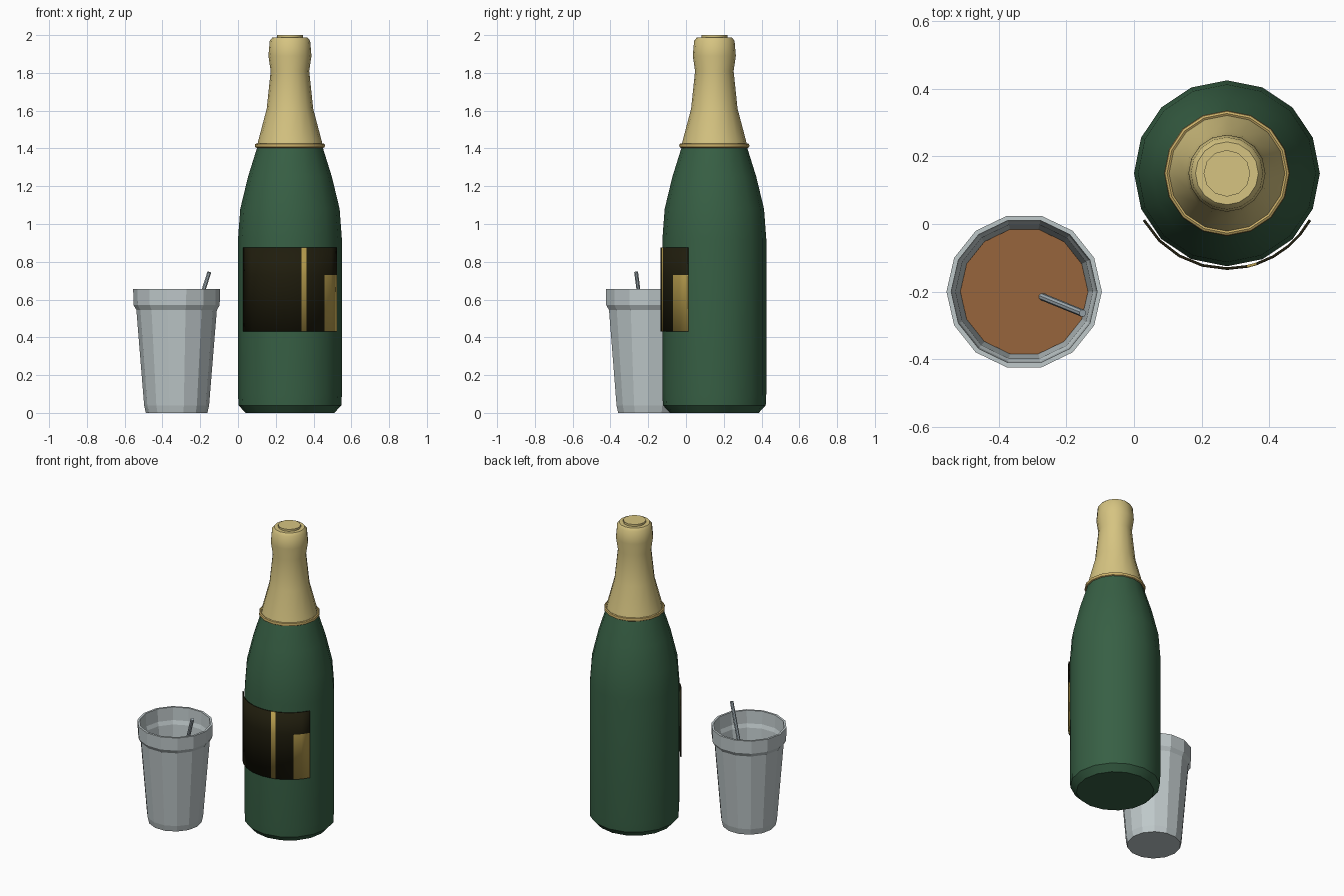
import bpy, bmesh, math
from mathutils import Vector

cube = bpy.data.objects.get("Cube")
if cube:
    bpy.data.objects.remove(cube, do_unlink=True)


def material(name, r, g, b):
    m = bpy.data.materials.new(name)
    m.use_nodes = True
    m.diffuse_color = (r, g, b, 1)
    m.node_tree.nodes["Principled BSDF"].inputs["Base Color"].default_value = (r, g, b, 1)
    return m


GREEN = material("bottle green", .038, .115, .058)
FOIL = material("pale gold foil", .67, .55, .22)
TRIM = material("warm gold trim", .60, .43, .14)
BLACK = material("label black", .014, .012, .004)
GOLD = material("label gold", .48, .34, .075)
GREY = material("cup grey", .52, .58, .59)
STEEL = material("straw grey", .40, .47, .51)
BROWN = material("drink brown", .31, .13, .045)

BOTTLE = Vector((.275, .15, 0))
CUP = Vector((-.325, -.2, 0))


def finish(name, bm, mats, location, smooth):
    bmesh.ops.recalc_face_normals(bm, faces=bm.faces)
    mesh = bpy.data.meshes.new(name)
    bm.to_mesh(mesh)
    bm.free()
    for m in mats:
        mesh.materials.append(m)
    ob = bpy.data.objects.new(name, mesh)
    ob.location = location
    bpy.context.collection.objects.link(ob)
    if smooth:
        bpy.ops.object.select_all(action='DESELECT')
        ob.select_set(True)
        bpy.context.view_layer.objects.active = ob
        bpy.ops.object.shade_smooth_by_angle(angle=math.radians(35))
    return ob


def lathe(name, profile, sides, mat, location, smooth=True, closed=False):
    """Revolve (radius, height) points; end rings are capped unless closed."""
    bm = bmesh.new()
    rings = []
    for r, z in profile:
        rings.append([bm.verts.new((r * math.cos(math.tau * i / sides),
                                    r * math.sin(math.tau * i / sides), z))
                      for i in range(sides)])
    pairs = list(zip(rings, rings[1:]))
    if closed:
        pairs.append((rings[-1], rings[0]))
    else:
        bm.faces.new(rings[0])
        bm.faces.new(rings[-1])
    for a, b in pairs:
        for i in range(sides):
            j = (i + 1) % sides
            bm.faces.new((a[i], a[j], b[j], b[i]))
    return finish(name, bm, [mat], location, smooth)


# Bottle: glass body, foil neck, foil hem and cap
lathe("bottle_body", [(.235, 0), (.272, .04), (.275, .1), (.275, .92), (.263, 1.08),
                      (.222, 1.25), (.172, 1.41)], 16, GREEN, BOTTLE)
lathe("neck_foil", [(.174, 1.41), (.168, 1.44), (.123, 1.61), (.102, 1.81), (.114, 1.89),
                    (.107, 1.97), (.093, 1.987)], 16, FOIL, BOTTLE)
hem = [(.177 + .009 * math.cos(t * math.pi / 4), 1.415 + .012 * math.sin(t * math.pi / 4))
       for t in range(8)]
lathe("foil_hem", hem, 16, TRIM, BOTTLE, closed=True)
lathe("bottle_cap", [(.069, 1.98), (.069, 2.0)], 12, FOIL, BOTTLE)

# Label: curved plate, gold stripe and gold lower corner
angles = [-150.5, -135, -120, -105, -90, -77.8, -72, -61, -50, -40, -29.5]
heights = [.43, .73, .875]
bm = bmesh.new()
grid = [[bm.verts.new((.286 * math.cos(math.radians(a)), .286 * math.sin(math.radians(a)), z))
         for z in heights] for a in angles]
for i, (left, right) in enumerate(zip(grid, grid[1:])):
    for k in range(2):
        face = bm.faces.new((left[k], right[k], right[k + 1], left[k + 1]))
        stripe = angles[i] == -77.8
        corner = angles[i] >= -50 and k == 0
        face.material_index = int(stripe or corner)
label = finish("label", bm, [BLACK, GOLD], BOTTLE, True)
for p in label.data.polygons:
    if p.normal.dot(Vector((p.center.x, p.center.y, 0))) < 0:
        p.flip()
plate = label.modifiers.new("thickness", 'SOLIDIFY')
plate.thickness = .008
plate.offset = -1

# Cup: faceted outer wall, rim, hollow inside
lathe("cup", [(.163, 0), (.172, .04), (.213, .545), (.228, .57), (.23, .655), (.216, .655),
              (.212, .57), (.203, .545), (.163, .04), (.15, .02)],
      14, GREY, CUP, smooth=False)
lathe("drink", [(.17, .12), (.189, .375)], 14, BROWN, CUP, smooth=False)

# Leaning straw
top, slope = Vector((-.152, -.264, .745)), Vector((.32, -.13, 1))
length = .5
straw = lathe("straw", [(.011, -length), (.011, 0)], 8, STEEL, top)
straw.rotation_euler = slope.to_track_quat('Z', 'Y').to_euler()
